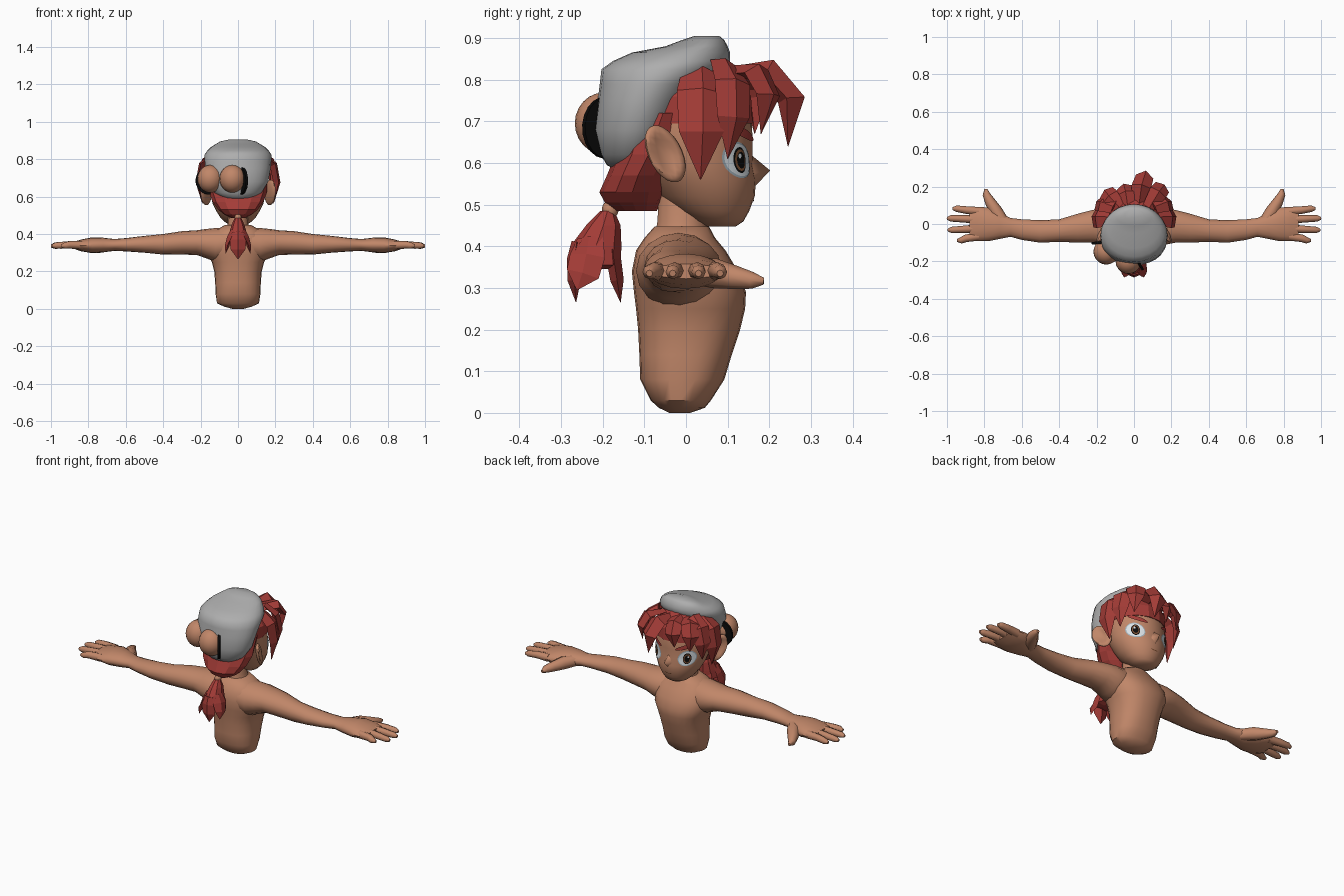
import bpy, bmesh, math
from mathutils import Vector
from mathutils.bvhtree import BVHTree

if "Cube" in bpy.data.objects:
    bpy.data.objects.remove(bpy.data.objects["Cube"])


def material(name, r, g, b):
    m = bpy.data.materials.new(name)
    m.use_nodes = True
    m.diffuse_color = (r, g, b, 1)
    m.node_tree.nodes["Principled BSDF"].inputs["Base Color"].default_value = (r, g, b, 1)
    return m


SKIN = material("skin", .53, .24, .14)
RED = material("red hair", .37, .045, .038)
GREY = material("hat grey", .42, .42, .42)
BLACK = material("black", .003, .003, .003)
WHITE = material("eye white", .76, .82, .86)
BLUE = material("eye rim", .36, .44, .49)
BROWN = material("iris brown", .22, .085, .035)


def finish(name, bm, mat, smooth=True, mirror=False):
    bmesh.ops.recalc_face_normals(bm, faces=bm.faces)
    me = bpy.data.meshes.new(name)
    bm.to_mesh(me)
    bm.free()
    ob = bpy.data.objects.new(name, me)
    bpy.context.collection.objects.link(ob)
    me.materials.append(mat)
    if mirror:
        ob.modifiers.new("Mirror", "MIRROR")
    if smooth:
        bpy.ops.object.select_all(action="DESELECT")
        ob.select_set(True)
        bpy.context.view_layer.objects.active = ob
        bpy.ops.object.shade_smooth_by_angle(angle=math.radians(50))
    return ob


def skin_rings(bm, rings):
    """Bridge equal rings of points and cap both ends."""
    loops = [[bm.verts.new(p) for p in ring] for ring in rings]
    n = len(loops[0])
    for a, b in zip(loops, loops[1:]):
        for i in range(n):
            j = (i + 1) % n
            bm.faces.new((a[i], a[j], b[j], b[i]))
    bm.faces.new(loops[0])
    bm.faces.new(loops[-1])


def circle(n, power=1.0):
    """Unit ring; a power below one squares it off."""
    ring = [(math.cos(2 * math.pi * i / n), math.sin(2 * math.pi * i / n)) for i in range(n)]
    return [tuple(math.copysign(abs(k) ** power, k) for k in p) for p in ring]


def stack(name, sections, mat, n=20, smooth=True, power=1.0):
    """Upright body from sections of height, half width, back and front."""
    bm = bmesh.new()
    skin_rings(bm, [[(c * h, (y0 + y1) / 2 + s * (y1 - y0) / 2, z) for c, s in circle(n, power)]
                    for z, h, y0, y1 in sections])
    return finish(name, bm, mat, smooth)


def tube(bm, path, radii, n=8):
    """Tapered round limb along a path."""
    pts = [Vector(p) for p in path]
    rings = []
    for i, p in enumerate(pts):
        t = (pts[min(i + 1, len(pts) - 1)] - pts[max(i - 1, 0)]).normalized()
        u = t.cross(Vector((0, 0, 1))).normalized()
        v = t.cross(u)
        rings.append([p + (u * c + v * s) * radii[i] for c, s in circle(n)])
    skin_rings(bm, rings)


def lock(name, root, bend, tip, width, thick=.4, mirror=False):
    """Faceted, pointed hair blade along a bent path."""
    a, b, c = Vector(root), Vector(bend), Vector(tip)
    centre = Vector((0, 0, .7)) if a.z > .6 else Vector((0, -.22, .4))
    bm = bmesh.new()
    rings = []
    for t, w in ((0, .8), (.35, 1.1), (.7, 1), (1, .02)):
        p = a * (1 - t) ** 2 + b * 2 * t * (1 - t) + c * t * t
        d = ((b - a) * (1 - t) + (c - b) * t).normalized()
        side = d.cross(p - centre).normalized() * width * w
        out = side.cross(d) * thick
        rings.append([p + side, p + out, p - side, p - out])
    skin_rings(bm, rings)
    finish(name, bm, RED, False, mirror)


def ball(name, pos, scale, mat):
    bm = bmesh.new()
    bmesh.ops.create_uvsphere(bm, u_segments=20, v_segments=12, radius=1)
    bmesh.ops.scale(bm, vec=scale, verts=bm.verts)
    bmesh.ops.translate(bm, vec=pos, verts=bm.verts)
    return finish(name, bm, mat)


# Torso, neck and head
stack("torso", [(.0, .03, -.04, .01), (.012, .075, -.065, .045), (.03, .112, -.085, .06),
                (.08, .12, -.11, .092), (.14, .122, -.112, .11), (.2, .127, -.115, .13),
                (.25, .14, -.12, .142), (.29, .16, -.125, .144), (.34, .165, -.13, .125),
                (.39, .15, -.12, .095), (.42, .12, -.1, .07), (.448, .07, -.075, .055)],
      SKIN, 24, True, .85)
stack("neck", [(.38, .09, -.09, .06), (.43, .065, -.075, .055), (.46, .053, -.07, .05),
               (.56, .05, -.065, .05)], SKIN, 14)
head = stack("head", [(.448, .04, .05, .12), (.46, .065, .02, .138), (.485, .092, -.02, .152),
                      (.52, .115, -.06, .165), (.56, .135, -.085, .168), (.6, .145, -.11, .16),
                      (.65, .15, -.13, .16), (.7, .15, -.15, .158), (.77, .14, -.15, .14),
                      (.83, .1, -.1, .1)], SKIN, 28)

bm = bmesh.new()
tip = bm.verts.new((0, .202, .582))
base = [bm.verts.new(p) for p in ((0, .156, .62), (.03, .15, .572), (0, .162, .54), (-.03, .15, .572))]
for i in range(4):
    bm.faces.new((tip, base[i], base[(i + 1) % 4]))
for f in bm.faces:
    f.smooth = True
finish("nose", bm, SKIN, False)

# Ears: tilted flat balls with a dished outer side
bm = bmesh.new()
bmesh.ops.create_uvsphere(bm, u_segments=16, v_segments=12, radius=1)
for v in bm.verts:
    r = math.hypot(v.co.y, v.co.z)
    if v.co.x > 0 and r < .75:
        v.co.x = r - .4
    y, z = v.co.y * .046, v.co.z * .068
    v.co = (.172 + v.co.x * .02 - y * .5, -.05 + y - z * .25, .622 + z - y * .2)
finish("ears", bm, SKIN, True, True)

# Arms with hands
ARM = [(.05, -.12, .08, .26, .435), (.12, -.12, .085, .25, .432), (.17, -.11, .085, .27, .427),
       (.22, -.1, .075, .288, .42), (.3, -.1, .055, .29, .415), (.4, -.095, .025, .29, .4),
       (.5, -.1, .02, .3, .39), (.6, -.085, .025, .307, .378), (.66, -.068, .032, .31, .373),
       (.72, -.08, .06, .302, .38), (.78, -.092, .088, .298, .382), (.84, -.092, .092, .308, .37),
       (.88, -.082, .082, .322, .358)]
bm = bmesh.new()
skin_rings(bm, [[(x, (y0 + y1) / 2 + c * (y1 - y0) / 2, (z0 + z1) / 2 + s * (z1 - z0) / 2)
                 for c, s in circle(16)] for x, y0, y1, z0, z1 in ARM])
finish("arms", bm, SKIN, True, True)
bm = bmesh.new()
for y, spread, end in ((.068, .014, .97), (.024, .006, 1), (-.024, -.008, .995), (-.066, -.022, .945)):
    tube(bm, [(.83, y, .34), (.9, y + spread * .5, .342), (end - .02, y + spread, .338), (end, y + spread, .335)],
         (.023, .02, .017, .008))
tube(bm, [(.69, .0, .34), (.74, .07, .335), (.77, .12, .325), (.79, .16, .318), (.792, .187, .316)],
     (.03, .036, .028, .02, .008))
finish("fingers", bm, SKIN, True, True)

# Face details draped over the head
bm = bmesh.new()
bm.from_mesh(head.data)
surface = BVHTree.FromBMesh(bm)
bm.free()


def patch(name, x, z, rx, rz, lift, mat, tilt=0.0, turn=.55):
    """Thin oval laid on the head, mirrored to the other side."""
    out = Vector((math.sin(turn), math.cos(turn), 0))
    across = Vector((out.y, -out.x, 0))
    bm = bmesh.new()
    rings = []
    for k in (1, .75, .5, .25):
        ring = []
        for c, s in circle(20):
            a, h = c * rx * k, s * rz * k
            start = across * (x + a) + out + Vector((0, 0, z + h + a * tilt))
            hit = surface.ray_cast(start, -out)[0] or start - out * .85
            ring.append(hit + out * lift)
        rings.append(ring)
    skin_rings(bm, rings)
    bm.faces.remove(max(bm.faces, key=lambda f: f.calc_area()))
    finish(name, bm, mat, True, True)


for part, rx, rz, lift, mat in (("eye_rim", .051, .043, .002, BLUE), ("eye_white", .046, .038, .0035, WHITE),
                                ("iris_edge", .023, .031, .005, BLACK), ("iris", .019, .026, .0065, BROWN),
                                ("pupil", .014, .02, .008, BLACK)):
    patch(part, .016, .607, rx, rz, lift, mat, .15)
patch("eye_glint", .022, .617, .005, .006, .0095, WHITE)
patch("eyebrow", .004, .672, .052, .012, .009, RED, .3)
patch("mouth", .008, .51, .014, .0025, .002, BROWN, .1, 0)

# Hat, a slouched cap hanging towards the back
stack("hat", [(.585, .05, -.17, -.11), (.595, .085, -.19, -.08), (.62, .125, -.205, -.055),
              (.68, .162, -.22, -.02), (.75, .174, -.212, .015), (.79, .178, -.207, .05),
              (.825, .178, -.203, .095), (.845, .165, -.175, .106), (.865, .145, -.13, .106),
              (.88, .12, -.05, .1), (.895, .095, -.01, .092), (.905, .05, .02, .08)], GREY, 24)

# Goggles on the back of the hat: round lenses, each against a thin dark disc
for side, x, y, dx, dy, radius, normal in (("left", -.03, -.198, .045, .008, .065, (-.85, -.5, 0)),
                                           ("right", -.148, -.148, -.004, .052, .075, (.1, -1, 0))):
    ball("goggle_lens_" + side, (x, y, .695), (.069, .069, .074), SKIN)
    bm = bmesh.new()
    bmesh.ops.create_cone(bm, cap_ends=True, segments=20, radius1=radius, radius2=radius, depth=.014)
    turn = Vector((0, 0, 1)).rotation_difference(Vector(normal))
    for v in bm.verts:
        v.co = turn @ v.co
        v.co = Vector((x + dx, y + dy, .685 + v.co.z * .075 / radius)) + Vector((v.co.x, v.co.y, 0))
    finish("goggle_rim_" + side, bm, BLACK)

# Hair under the hat and the tied tail
stack("scalp_hair", [(.695, .155, -.15, .164), (.76, .158, -.15, .16), (.82, .12, -.12, .13),
                     (.85, .06, -.06, .09)], RED, 14, False)
stack("nape_hair", [(.485, .035, -.17, -.07), (.505, .075, -.195, -.06), (.53, .105, -.208, -.05),
                    (.57, .135, -.19, -.04), (.62, .154, -.17, -.01), (.72, .158, -.15, .04)], RED, 12, False)
ball("hair_tie", (0, -.182, .488), (.018, .02, .022), SKIN)
stack("tail", [(.485, .018, -.205, -.172), (.45, .034, -.24, -.157), (.4, .048, -.278, -.155),
               (.355, .055, -.284, -.157), (.345, .02, -.24, -.19)], RED, 8, False)
lock("tail_back_tip", (0, -.262, .41), (0, -.275, .36), (0, -.264, .265), .04)
lock("tail_front_tip", (0, -.18, .41), (0, -.172, .36), (0, -.157, .265), .04)
lock("tail_side_tips", (.03, -.23, .42), (.058, -.235, .36), (.066, -.262, .295), .04, .3, True)

# Fringe: side locks in pairs, front locks one by one
lock("temple_locks", (.13, .035, .82), (.245, .04, .78), (.19, .035, .56), .055, .35, True)
lock("cheek_locks", (.11, .09, .84), (.22, .135, .8), (.175, .1, .61), .045, .35, True)
lock("fringe_left", (.08, .09, .82), (.17, .24, .86), (.15, .18, .67), .045)
lock("fringe_centre", (.02, .08, .8), (.05, .3, .87), (.07, .245, .64), .048, .7)
lock("fringe_middle", (-.03, .09, .82), (-.05, .23, .84), (-.055, .185, .68), .042, .5)
lock("fringe_right", (-.08, .09, .82), (-.17, .19, .85), (-.14, .165, .67), .045)
